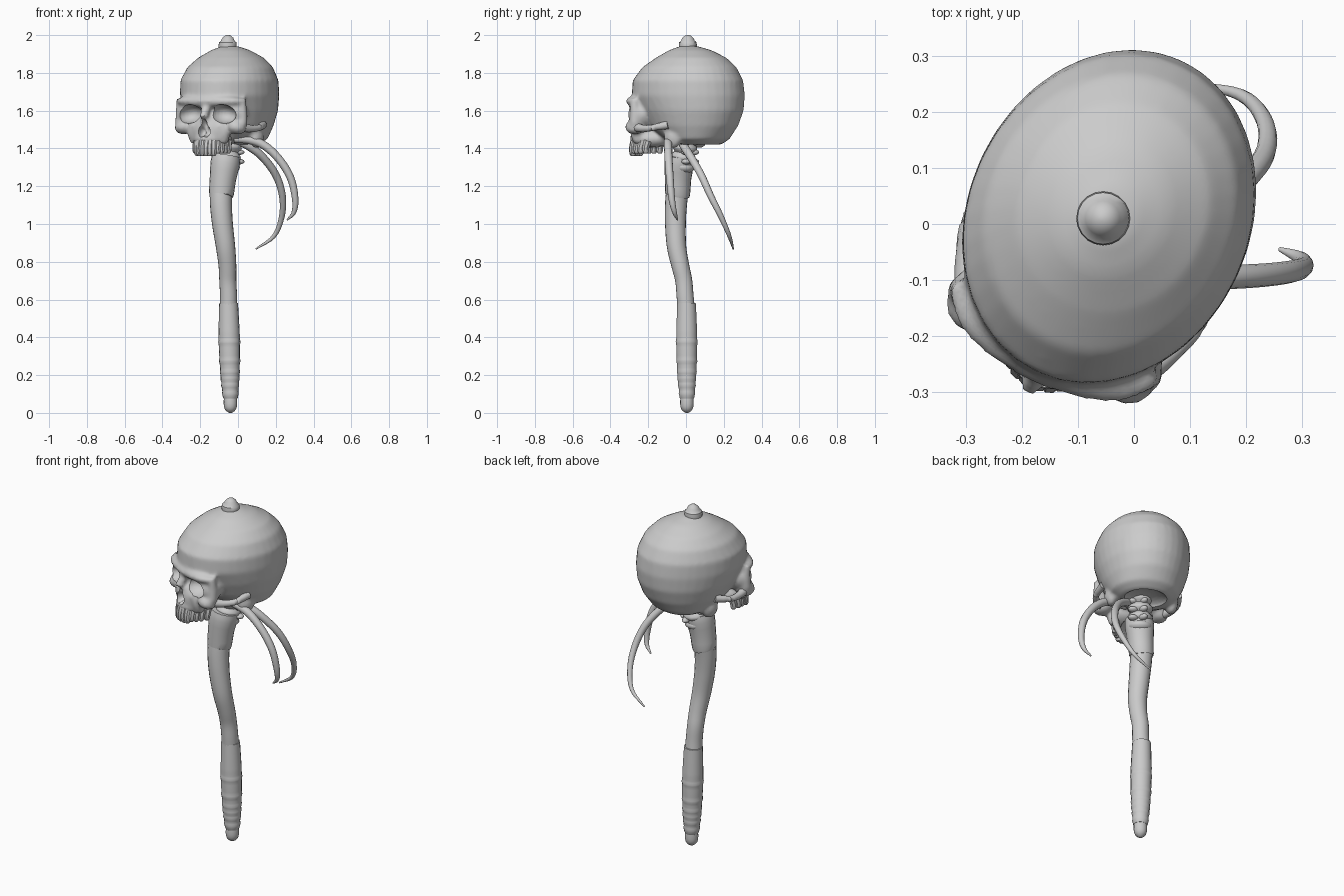
import bpy, bmesh, math
from mathutils import Vector, Matrix

cube = bpy.data.objects.get("Cube")
if cube:
    bpy.data.objects.remove(cube, do_unlink=True)

GREY = (0.6, 0.6, 0.6, 1)
grey = bpy.data.materials.new("bone grey")
grey.use_nodes = True
grey.diffuse_color = GREY
grey.node_tree.nodes["Principled BSDF"].inputs["Base Color"].default_value = GREY
YAW = math.radians(-25)


def finish(name, bm, skull=False):
    bmesh.ops.recalc_face_normals(bm, faces=bm.faces)
    mesh = bpy.data.meshes.new(name)
    bm.to_mesh(mesh)
    bm.free()
    mesh.materials.append(grey)
    ob = bpy.data.objects.new(name, mesh)
    bpy.context.collection.objects.link(ob)
    if skull:
        ob.location.x = -0.05
        ob.rotation_euler.z = YAW
    return ob


def smooth(ob, angle=40):
    bpy.ops.object.select_all(action='DESELECT')
    ob.select_set(True)
    bpy.context.view_layer.objects.active = ob
    bpy.ops.object.shade_smooth_by_angle(angle=math.radians(angle))


def ball(bm, centre, radii, tilt=0, seg=24):
    m = Matrix.Translation(centre) @ Matrix.Rotation(tilt, 4, 'Y') @ Matrix.Diagonal((*radii, 1))
    bmesh.ops.create_uvsphere(bm, u_segments=seg, v_segments=seg // 2, radius=1, matrix=m)


def skin(bm, rings):
    loops = [[bm.verts.new(p) for p in r] for r in rings]
    n = len(loops[0])
    for a, b in zip(loops, loops[1:]):
        for i in range(n):
            bm.faces.new((a[i], a[(i + 1) % n], b[(i + 1) % n], b[i]))
    bm.faces.new(loops[0])
    bm.faces.new(loops[-1])


def spline(points, steps):
    # Catmull-Rom through tuples (x, y, z, radius)
    p = [Vector(q) for q in points]
    p = [2 * p[0] - p[1]] + p + [2 * p[-1] - p[-2]]
    out = []
    for a, b, c, d in zip(p, p[1:], p[2:], p[3:]):
        for s in range(steps):
            t = s / steps
            out.append(0.5 * (2 * b + (c - a) * t + (2 * a - 5 * b + 4 * c - d) * t * t
                              + (3 * b - a - 3 * c + d) * t ** 3))
    return out + [p[-2]]


def tube(bm, points, steps=5, sides=16):
    pts = spline(points, steps) if steps > 1 else [Vector(q) for q in points]
    rings = []
    for i, q in enumerate(pts):
        t = (pts[min(i + 1, len(pts) - 1)] - pts[max(i - 1, 0)]).to_3d().normalized()
        u = t.cross(Vector((0, 1, 0))).normalized()
        v = t.cross(u)
        angles = [2 * math.pi * k / sides for k in range(sides)]
        rings.append([q.to_3d() + q.w * (u * math.cos(a) + v * math.sin(a)) for a in angles])
    skin(bm, rings)


def tube_part(name, points, steps=5, sides=16, skull=False):
    bm = bmesh.new()
    tube(bm, points, steps, sides)
    ob = finish(name, bm, skull)
    smooth(ob)
    return ob


# Cranium: stacked rings of (z, half width, front y, back y)
bm = bmesh.new()
levels = [(1.42, .13, -.04, .19), (1.45, .18, -.1, .235), (1.52, .215, -.2, .285),
          (1.6, .24, -.25, .315), (1.68, .252, -.295, .322), (1.76, .25, -.29, .312),
          (1.83, .22, -.235, .275), (1.88, .17, -.16, .22), (1.92, .1, -.09, .14),
          (1.942, .04, -.03, .06)]
rings = []
for z, w, front, back in levels:
    mid, half = (front + back) / 2, (back - front) / 2
    rings.append([Vector((w * math.cos(k * math.pi / 18), mid + half * math.sin(k * math.pi / 18), z))
                  for k in range(36)])
skin(bm, rings)

# Face masses: brow, orbits, cheekbones, upper jaw, nose bridge, mastoids
ball(bm, (0, -.235, 1.65), (.19, .075, .04))
ball(bm, (0, -.235, 1.49), (.1, .075, .1))
ball(bm, (0, -.2, 1.45), (.1, .12, .055))
tube(bm, [(0, -.26, 1.66, .03), (0, -.285, 1.61, .024), (0, -.318, 1.56, .022)])
for s in (-1, 1):
    ball(bm, (s * .1, -.2, 1.58), (.1, .08, .08))
    ball(bm, (s * .15, -.225, 1.515), (.055, .055, .04), s * .25)
    tube(bm, [(s * .17, -.22, 1.66, .03), (s * .187, -.215, 1.6, .02), (s * .18, -.215, 1.53, .03)])
    tube(bm, [(s * .07, -.26, 1.53, .03), (s * .09, -.25, 1.48, .03), (s * .08, -.24, 1.43, .025)])
    ball(bm, (s * .165, .0, 1.46), (.035, .05, .06))
skull = finish("skull", bm, True)

# Cutters: eye sockets, nose opening, temples, palate, base hollow
bm = bmesh.new()
for s in (-1, 1):
    ball(bm, (s * .1, -.285, 1.582), (.069, .08, .05), s * .18)
    ball(bm, (s * .235, -.165, 1.585), (.04, .055, .05))
    ball(bm, (s * .014, -.325, 1.49), (.022, .06, .032))
ball(bm, (0, -.33, 1.515), (.02, .06, .045))
ball(bm, (0, -.19, 1.395), (.06, .1, .04))
ball(bm, (0, .09, 1.41), (.12, .1, .04))
cutter = finish("skull_cutter", bm, True)
cutter.hide_render = True

mod = skull.modifiers.new("fuse", 'REMESH')
mod.mode = 'VOXEL'
mod.voxel_size = 0.011
mod = skull.modifiers.new("soften", 'SMOOTH')
mod.iterations = 5
mod = cutter.modifiers.new("fuse", 'REMESH')
mod.mode = 'VOXEL'
mod.voxel_size = 0.006
mod = skull.modifiers.new("openings", 'BOOLEAN')
mod.operation = 'DIFFERENCE'
mod.solver = 'EXACT'
mod.object = cutter
bpy.context.view_layer.update()
graph = bpy.context.evaluated_depsgraph_get()
baked = bpy.data.meshes.new_from_object(skull.evaluated_get(graph))
skull.modifiers.clear()
skull.data = baked
baked.materials.clear()
baked.materials.append(grey)
bpy.data.objects.remove(cutter, do_unlink=True)
smooth(skull, 45)

# Cheek arches
for s, side in ((-1, "right"), (1, "left")):
    tube_part(side + "_cheek_arch", [(s * .165, -.22, 1.515, .028), (s * .2, -.16, 1.505, .02),
              (s * .222, -.09, 1.51, .017), (s * .205, -.01, 1.525, .022)], 4, 10, True)

# Upper teeth around the jaw arch
bm = bmesh.new()
for i in range(14):
    a = math.pi * (i + .5) / 14
    x, y = -.088 * math.cos(a), -.17 - .135 * math.sin(a) ** .8
    z = 1.36 if 3 < i < 10 else 1.372
    tube(bm, [(x * .95, y + .01, 1.44, .022), (x, y, 1.405, .019),
              (x, y, z + .012, .017), (x, y, z, .009)], 2, 8)
smooth(finish("upper_teeth", bm, True))

# Knob on the crown
tube_part("crown_knob", [(-.055, .01, 1.92, .046), (-.055, .01, 1.945, .048), (-.055, .01, 1.962, .046),
          (-.055, .01, 1.97, .036), (-.056, .01, 1.983, .031), (-.058, .01, 1.995, .018),
          (-.059, .01, 2.0, .005)], 1, 20)

# Ridged neck bones with short side spurs
bm = bmesh.new()
tube(bm, [(-.06 + .02 * k / 12, -.025 + .03 * k / 12, 1.28 + .2 * k / 12,
           .066 if k % 3 else .052) for k in range(13)], 2, 14)
for k in range(3):
    z = 1.33 + k * .05
    for d in (-1, 1):
        ball(bm, (-.045 + d * .05, .0, z), (.03, .025, .015), 0, 12)
    ball(bm, (-.03, .04, z), (.02, .03, .016), 0, 12)
smooth(finish("neck_bones", bm), 60)

# Flared sleeve below the neck
tube_part("neck_sleeve", [(-.089, -.045, 1.155, .061), (-.088, -.044, 1.16, .066),
          (-.08, -.042, 1.24, .07), (-.068, -.036, 1.32, .078), (-.062, -.032, 1.36, .074)], 2, 20)

# Bent shaft
tube_part("shaft", [(-.09, -.045, 1.18, .06), (-.09, -.053, 1.1, .058), (-.082, -.056, 1.0, .055),
          (-.066, -.05, .88, .051), (-.056, -.03, .78, .047), (-.054, -.012, .7, .045),
          (-.05, -.005, .62, .045), (-.05, .0, .56, .046)], 4, 20)

# Wrapped grip: tapering, with uneven ridges
wraps = (.1, .145, .18, .215, .275, .375)
grip = [(-.04, .005, .075, .036)]
for i in range(48):
    z = .08 + i * .5 / 47
    t = (z - .08) / .5
    bump = sum(.0035 * math.exp(-((z - w) / .009) ** 2) for w in wraps)
    radius = .039 + .017 * math.sin(min(t * 1.7, 1) * math.pi / 2) - .006 * max(0, t - .7) / .3
    grip.append((-.04 - .01 * t, .005 - .002 * t, z, radius + bump))
tube_part("wrapped_grip", grip, 1, 18)

# Rounded end cap
tube_part("end_cap", [(-.04, .005, .09, .034), (-.04, .005, .05, .036), (-.04, .005, .025, .032),
          (-.04, .005, .01, .022), (-.04, .005, .0, .007)], 2, 16)

# Two hanging curved tusks
tube_part("front_tusk", [(-.02, -.09, 1.45, .02), (.06, -.095, 1.445, .022), (.14, -.095, 1.415, .022),
          (.22, -.092, 1.34, .021), (.28, -.085, 1.24, .02), (.303, -.075, 1.13, .017),
          (.295, -.06, 1.06, .012), (.26, -.045, 1.022, .004)], 5, 12)
tube_part("rear_tusk", [(0, -.025, 1.44, .02), (.06, -.01, 1.41, .022), (.13, .025, 1.355, .021),
          (.2, .08, 1.26, .02), (.235, .13, 1.15, .018), (.232, .185, 1.04, .015),
          (.19, .23, .935, .011), (.095, .25, .868, .004)], 5, 12)
